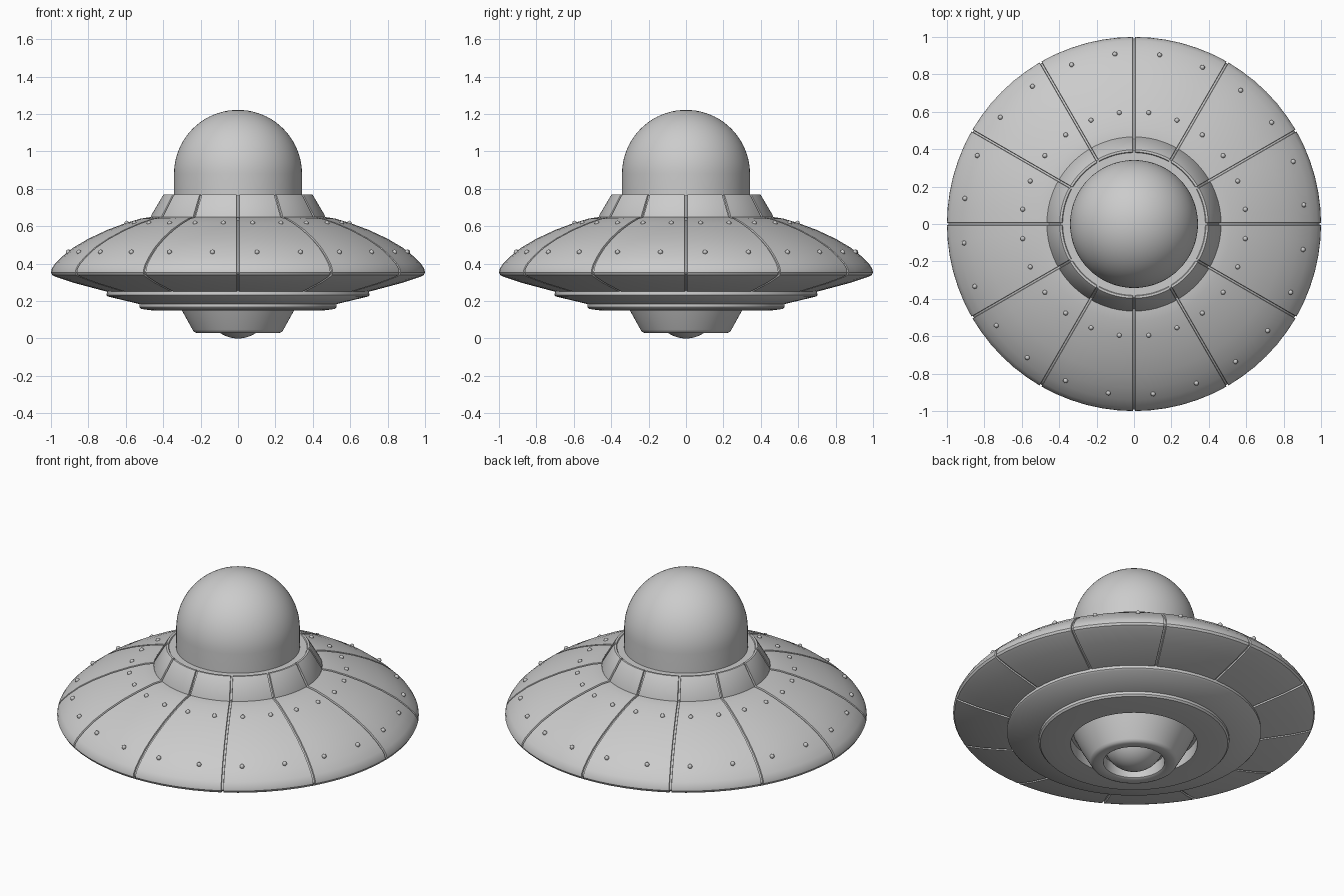
import bpy, bmesh, math
from math import sin, cos, radians
from mathutils import Vector

if "Cube" in bpy.data.objects:
    bpy.data.objects.remove(bpy.data.objects["Cube"])

metal = bpy.data.materials.new("grey_metal")
metal.use_nodes = True
GREY = (0.6, 0.6, 0.6, 1)
metal.diffuse_color = GREY
metal.node_tree.nodes["Principled BSDF"].inputs["Base Color"].default_value = GREY


def finish(name, bm, angle=35):
    mesh = bpy.data.meshes.new(name)
    bm.to_mesh(mesh)
    bm.free()
    obj = bpy.data.objects.new(name, mesh)
    bpy.context.collection.objects.link(obj)
    mesh.materials.append(metal)
    bpy.ops.object.select_all(action="DESELECT")
    obj.select_set(True)
    bpy.context.view_layer.objects.active = obj
    bpy.ops.object.shade_smooth_by_angle(angle=radians(angle))
    return obj


def arc(cr, cz, radius, start, end, steps):
    """Profile points (radius, height) along a circular arc."""
    angles = [radians(start + (end - start) * i / steps) for i in range(steps + 1)]
    return [(cr + radius * cos(a), cz + radius * sin(a)) for a in angles]


def lathe(name, profile, columns):
    """Turn a profile, listed top to bottom, round z.
    Each column is (angle, sideways shift, inward depth)."""
    pts = [Vector(p) for p in profile]
    normals = []
    for i in range(len(pts)):
        d = pts[min(i + 1, len(pts) - 1)] - pts[max(i - 1, 0)]
        normals.append(Vector((-d.y, d.x)).normalized())
    bm = bmesh.new()
    rings = []
    for angle, shift, depth in columns:
        a = radians(angle)
        column = []
        for p, n in zip(pts, normals):
            q = p - n * depth
            column.append(bm.verts.new((q.x * cos(a) - shift * sin(a),
                                        q.x * sin(a) + shift * cos(a), q.y)))
        rings.append(column)
    for left, right in zip(rings, rings[1:] + rings[:1]):
        for i in range(len(pts) - 1):
            bm.faces.new((left[i], left[i + 1], right[i + 1], right[i]))
    bmesh.ops.remove_doubles(bm, verts=bm.verts, dist=0.0001)
    return finish(name, bm)


def plain(count=72):
    return [(360 * i / count, 0, 0) for i in range(count)]


def grooved(width, depth):
    """Columns for twelve panels parted by sunken seams."""
    cols = []
    for seam in range(0, 360, 30):
        cols += [(seam, -width, 0), (seam, -width * 0.7, depth),
                 (seam, width * 0.7, depth), (seam, width, 0)]
        cols += [(seam + step, 0, 0) for step in range(5, 30, 5)]
    return cols


# Saucer hull with panel seams
hull = [(0.3, 0.65), (0.46, 0.65), (0.52, 0.641), (0.6, 0.617), (0.7, 0.58),
        (0.8, 0.533), (0.88, 0.486), (0.94, 0.438), (0.98, 0.398), (0.997, 0.37),
        (1.0, 0.352), (0.993, 0.339), (0.975, 0.33), (0.88, 0.298),
        (0.7, 0.25), (0.6, 0.24)]
lathe("saucer_hull", hull, grooved(0.007, 0.009))

# Sloped collar panels and the ledge inside them
collar = [(0.38, 0.762), (0.385, 0.77), (0.397, 0.77), (0.403, 0.762),
          (0.466, 0.655), (0.466, 0.645)]
lathe("collar_panels", collar, grooved(0.007, 0.012))
lathe("collar_ledge", [(0, 0.764), (0.393, 0.764), (0.45, 0.655)], plain())

# Dome
dome = arc(0, 0.88, 0.342, 90, 0, 20) + [(0.342, 0.75)]
lathe("dome", dome, plain())

# Stepped underside with a round recess
steps = [(0.6, 0.26), (0.7, 0.255), (0.703, 0.232), (0.695, 0.224), (0.527, 0.184),
         (0.527, 0.168), (0.518, 0.158), (0.46, 0.15), (0.35, 0.15),
         (0.35, 0.22), (0, 0.22)]
lathe("stepped_underside", steps, plain())

# Tapered nozzle with a socket for the ball
nozzle = [(0, 0.225), (0.335, 0.225), (0.3, 0.15), (0.243, 0.047), (0.236, 0.036),
          (0.222, 0.03), (0.18, 0.03), (0.17, 0.036), (0.165, 0.1), (0, 0.1)]
lathe("nozzle", nozzle, plain())
lathe("nozzle_ball", arc(0, 0.17, 0.17, 90, -90, 24), plain(48))

# Two rings of rivets
for name, radius, height, first in (("outer_rivets", 0.914, 0.462, 6.4),
                                    ("inner_rivets", 0.6, 0.617, 7.5)):
    bm = bmesh.new()
    for i in range(24):
        a = radians(first + 15 * i)
        made = bmesh.ops.create_uvsphere(bm, u_segments=10, v_segments=6, radius=0.013)
        bmesh.ops.translate(bm, verts=made["verts"],
                            vec=(radius * cos(a), radius * sin(a), height))
    finish(name, bm, 60)
